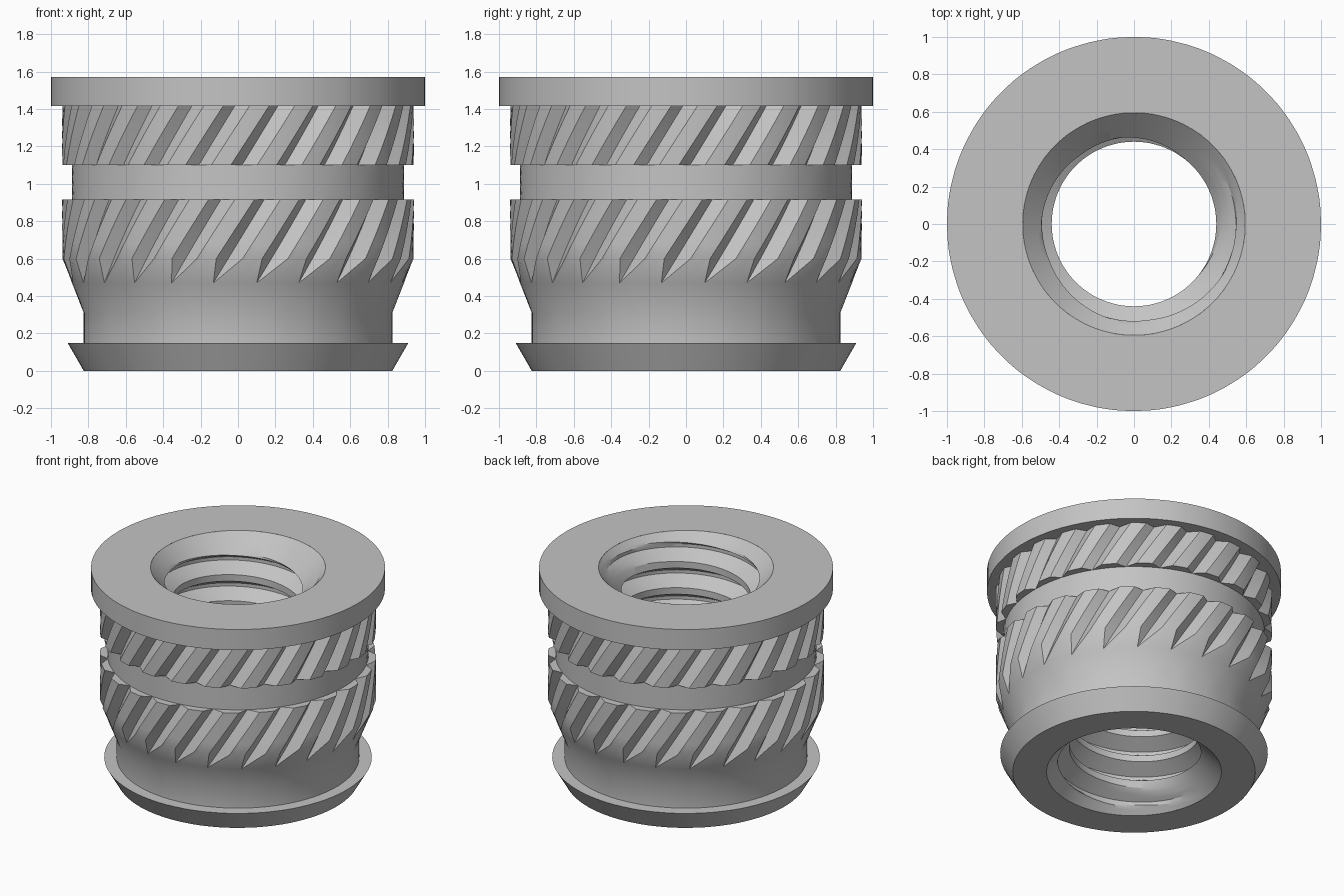
import bpy, bmesh
from math import sin, cos, pi, radians

cube = bpy.data.objects.get("Cube")
if cube:
    bpy.data.objects.remove(cube)

# Single plain metal colour
metal = bpy.data.materials.new("grey_metal")
metal.use_nodes = True
colour = (0.55, 0.55, 0.55, 1)
metal.diffuse_color = colour
metal.node_tree.nodes["Principled BSDF"].inputs["Base Color"].default_value = colour

HEIGHT = 1.57
MOUTH = 0.595            # bore radius at both end faces
TEETH = 24
PITCH_ANGLE = 2 * pi / TEETH
LAND, VALLEY = 0.94, 0.888
TWIST = 0.69             # knurl lead, radians per unit of height
KNURL_START, KNURL_END = 0.47, 1.415


def loft(name, rows, closed, inward=False):
    """Skin a list of point rows into a smooth-shaded object."""
    bm = bmesh.new()
    grid = [[bm.verts.new(p) for p in row] for row in rows]
    n = len(rows[0])
    for lo, hi in zip(grid, grid[1:]):
        for j in range(n if closed else n - 1):
            k = (j + 1) % n
            quad = [lo[j], lo[k], hi[k], hi[j]]
            bm.faces.new(quad[::-1] if inward else quad)
    bmesh.ops.remove_doubles(bm, verts=bm.verts, dist=1e-5)
    mesh = bpy.data.meshes.new(name)
    bm.to_mesh(mesh)
    bm.free()
    mesh.materials.append(metal)
    obj = bpy.data.objects.new(name, mesh)
    bpy.context.collection.objects.link(obj)
    bpy.ops.object.select_all(action='DESELECT')
    obj.select_set(True)
    bpy.context.view_layer.objects.active = obj
    bpy.ops.object.shade_smooth_by_angle(angle=radians(24))
    return obj


def ring(z, land, valley=None, spread=1.0):
    """One ring of the body; spread is the groove width from 0 to 1."""
    valley = land if valley is None else valley
    left, right = -0.065 * spread, 0.085 * spread
    gap = PITCH_ANGLE + left - right
    tooth = [(left, land), (0, valley), (right, land),
             (right + gap / 3, land), (right + 2 * gap / 3, land)]
    turn = 0.113 + TWIST * (min(max(z, KNURL_START), KNURL_END) - KNURL_START)
    points = []
    for t in range(TEETH):
        for offset, r in tooth:
            a = turn + t * PITCH_ANGLE + offset
            points.append((r * sin(a), -r * cos(a), z))
    return points


def knurl(z0, z1, steps=4):
    return [ring(z0 + (z1 - z0) * i / steps, LAND, VALLEY) for i in range(steps + 1)]


# Outer body: flared foot, neck, cone, lower knurl, waist, upper knurl, flange
body = [ring(0, MOUTH), ring(0, 0.825), ring(0.148, 0.91), ring(0.148, 0.825),
        ring(0.31, 0.825), ring(KNURL_START, VALLEY, VALLEY, 0)]
body += knurl(0.6, 0.915)
body += [ring(0.915 + 0.185 * i / 3, VALLEY) for i in range(4)]
body += knurl(1.10, KNURL_END)
body += [ring(KNURL_END, 1.0), ring(HEIGHT, 1.0), ring(HEIGHT, MOUTH)]
loft("knurled_body", body, closed=True)

# Threaded bore: helical rows, cut by a chamfer at each mouth
PITCH, CREST, ROOT = 0.196, 0.44, 0.545
SEGMENTS = 96
flank = [i / 4 for i in range(5)]
profile = [(1 / 16 + f * 5 / 16, ROOT + (CREST - ROOT) * f) for f in flank]
profile += [(5 / 8 + f * 5 / 16, CREST + (ROOT - CREST) * f) for f in flank]
bore = []
for turn in range(-10, 3):
    for t, radius in profile:
        row = []
        for j in range(SEGMENTS + 1):
            z = 1.51 + PITCH * (turn + t + j / SEGMENTS)
            z = min(max(z, 0), HEIGHT)
            r = max(radius, MOUTH - min(z, HEIGHT - z))
            if z in (0, HEIGHT):
                r = MOUTH
            a = 2 * pi * j / SEGMENTS
            row.append((r * cos(a), r * sin(a), z))
        bore.append(row)
loft("threaded_bore", bore, closed=False, inward=True)
